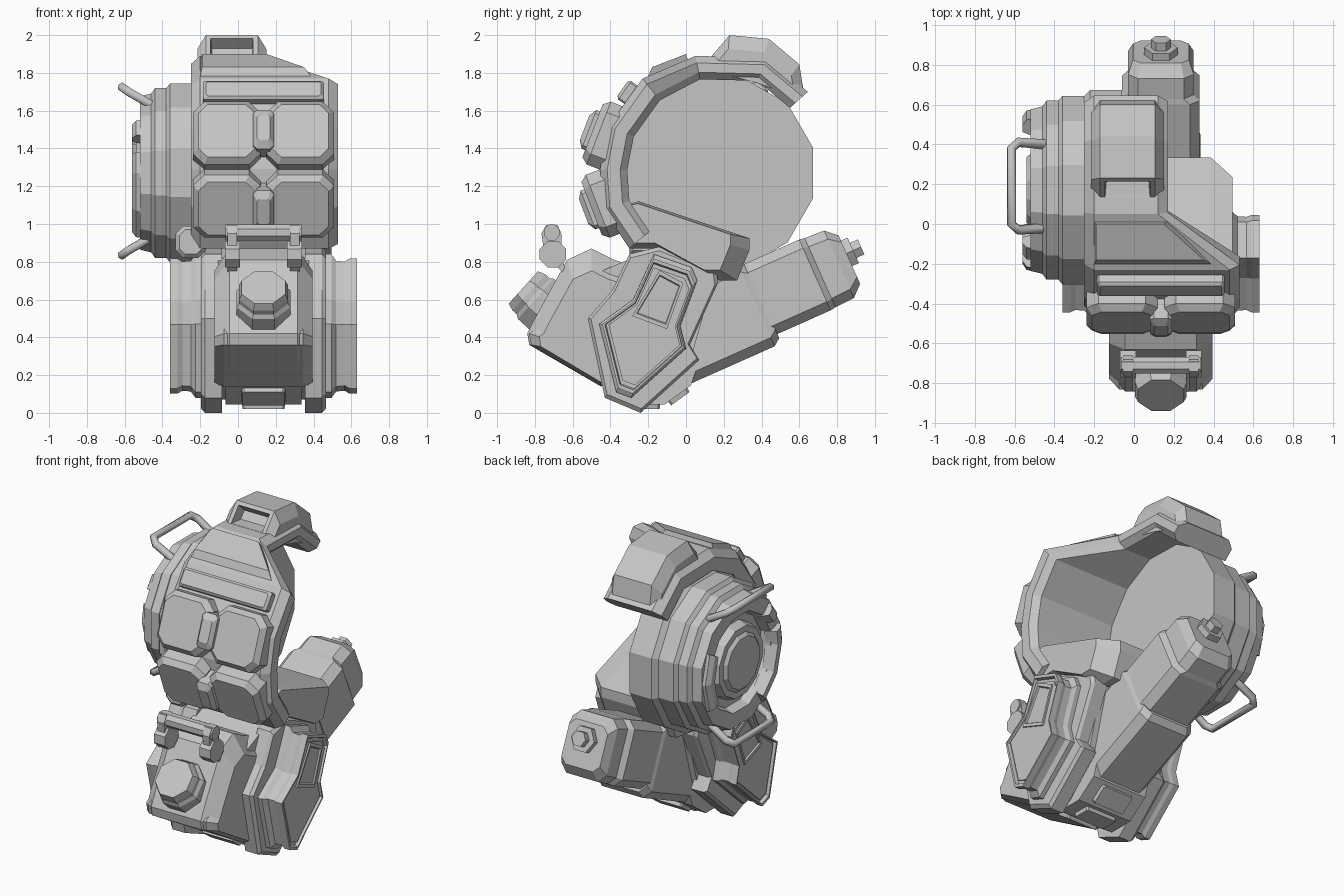
import bpy, bmesh, math
from mathutils import Vector

cube = bpy.data.objects.get("Cube")
if cube:
    bpy.data.objects.remove(cube)

grey = bpy.data.materials.new("plain_grey")
grey.use_nodes = True
GREY = (0.56, 0.56, 0.56, 1)
grey.diffuse_color = GREY
grey.node_tree.nodes["Principled BSDF"].inputs["Base Color"].default_value = GREY

CX = 0.135              # mid plane of the lower body
CY, CZ = 0.17, 1.27     # drum axis
SIDES = {"left": 1, "right": -1}


def loft(name, rings, closed=False):
    """Skin a list of equal-length point loops, capped unless closed."""
    bm = bmesh.new()
    vs = [[bm.verts.new(p) for p in ring] for ring in rings]
    n = len(vs[0])
    for i in range(len(vs) if closed else len(vs) - 1):
        a, b = vs[i], vs[(i + 1) % len(vs)]
        for j in range(n):
            k = (j + 1) % n
            bm.faces.new((a[j], a[k], b[k], b[j]))
    if not closed:
        bm.faces.new(vs[0])
        bm.faces.new(vs[-1])
    bmesh.ops.recalc_face_normals(bm, faces=bm.faces)
    me = bpy.data.meshes.new(name)
    bm.to_mesh(me)
    bm.free()
    me.materials.append(grey)
    ob = bpy.data.objects.new(name, me)
    bpy.context.collection.objects.link(ob)
    return ob


def prism(name, pts, centre, stations):
    """Side profile (y, z) skinned across x; stations are (x, scale)."""
    cy, cz = centre
    return loft(name, [[(x, cy + (y - cy) * s, cz + (z - cz) * s) for y, z in pts]
                       for x, s in stations])


def sweep(name, pts, centre, section, closed=False):
    """Carry an (x, scale) section round a side path; section(i) gives it."""
    cy, cz = centre
    return loft(name, [[(x, cy + (y - cy) * s, cz + (z - cz) * s) for x, s in section(i)]
                       for i, (y, z) in enumerate(pts)], closed)


def turn(name, origin, axis, profile, n=8):
    """Faceted turned part; profile is (distance, radius)."""
    q = Vector(axis).to_track_quat('Z', 'X')
    return loft(name, [[Vector(origin) + q @ Vector((r * math.cos(a), r * math.sin(a), d))
                        for a in [(j + 0.5) * math.tau / n for j in range(n)]]
                       for d, r in profile])


def slab(name, origin, tilt, layers):
    """Cut-corner block facing front, tilted up; layers are (depth, half_w, half_h, cut)."""
    t = math.radians(tilt)
    out, up = Vector((0, -math.cos(t), math.sin(t))), Vector((0, math.sin(t), math.cos(t)))
    rings = []
    for d, w, h, c in layers:
        corner = [(w, h - c), (w - c, h), (c - w, h), (-w, h - c),
                  (-w, c - h), (c - w, -h), (w - c, -h), (w, c - h)]
        rings.append([Vector(origin) + Vector((u, 0, 0)) + up * v + out * d for u, v in corner])
    return loft(name, rings)


def recess(ob, direction, border, depth):
    """Sink an inset panel into the face that best faces a direction."""
    bm = bmesh.new()
    bm.from_mesh(ob.data)
    bm.normal_update()
    face = max(bm.faces, key=lambda f: f.normal.dot(Vector(direction).normalized()))
    bmesh.ops.inset_region(bm, faces=[face], thickness=border, depth=0)
    bmesh.ops.inset_region(bm, faces=[face], thickness=border * 0.3, depth=-depth)
    bm.to_mesh(ob.data)
    bm.free()


# drum with stepped flank and hub
turn("drum", (0, CY, CZ), (-1, 0, 0),
     [(0.06, 0.52), (0.22, 0.52), (0.25, 0.49), (0.36, 0.49), (0.38, 0.465), (0.44, 0.465),
      (0.46, 0.435), (0.52, 0.42), (0.52, 0.32), (0.46, 0.3), (0.46, 0.25), (0.52, 0.23),
      (0.52, 0.19), (0.54, 0.17)], 12)

# broken guard ring round the hub
for name, angles in (("front_guard", (164, 180, 210, 238)), ("front_guard_lug", (136, 150)),
                     ("back_guard", (-28, 0, 28))):
    path = [(CY + math.cos(math.radians(a)), CZ + math.sin(math.radians(a))) for a in angles]
    sweep(name, path, (CY, CZ),
          lambda i: [(-0.49, 0.41), (-0.54, 0.4), (-0.56, 0.37), (-0.56, 0.33), (-0.49, 0.3)])

# grab handles above and below the hub
for name, s in (("upper_handle", 1), ("lower_handle", -1)):
    cu = bpy.data.curves.new(name, 'CURVE')
    cu.dimensions = '3D'
    cu.bevel_depth, cu.bevel_resolution, cu.use_fill_caps = 0.025, 1, True
    path = [(-0.44, -0.2, 0.34), (-0.58, -0.21, 0.42), (-0.615, -0.18, 0.445),
            (-0.615, 0.2, 0.445), (-0.58, 0.23, 0.42), (-0.44, 0.22, 0.34)]
    sp = cu.splines.new('POLY')
    sp.points.add(len(path) - 1)
    for p, (x, y, z) in zip(sp.points, path):
        p.co = (x, CY + 0.01 + y, CZ + 0.01 + s * z, 1)
    cu.materials.append(grey)
    bpy.context.collection.objects.link(bpy.data.objects.new(name, cu))

# armour shell, wide in front and narrow over the top
SHELL = [(-0.3, 0.87), (-0.44, 1.08), (-0.455, 1.29), (-0.41, 1.52), (-0.23, 1.77),
         (0.05, 1.89), (0.43, 1.88), (0.645, 1.7)]


def shell_section(i):
    xr, inner = (0.53, 0.77) if i < 5 else (0.17, 0.8)
    return [(-0.25, inner), (-0.25, 0.93), (-0.2, 1), (xr - 0.05, 1), (xr, 0.94),
            (xr, inner + 0.06), (xr - 0.04, inner)]


sweep("shell", SHELL, (CY, CZ), shell_section)

# hood with scoop on top
hood = prism("hood", [(0.12, 1.87), (0.23, 2.0), (0.44, 1.98), (0.6, 1.845), (0.62, 1.72), (0.4, 1.8)],
             (CY, CZ), [(-0.215, 0.9), (-0.17, 1), (0.105, 1), (0.15, 0.9)])
recess(hood, (0, -0.14, 0.11), 0.035, 0.07)

# raised brow panel and strip below it
loft("brow_panel", [[(-0.21, 0.02, 1.84), (0.18, 0.02, 1.84), (0.42, -0.22, 1.74), (-0.21, -0.22, 1.74)],
                    [(-0.19, 0.0, 1.9), (0.15, 0.0, 1.9), (0.35, -0.18, 1.83), (-0.19, -0.18, 1.83)]])
slab("brow_strip", (CX, -0.3, 1.69), 35,
     [(-0.03, 0.32, 0.06, 0.01), (0.03, 0.32, 0.06, 0.01), (0.045, 0.305, 0.045, 0.01)])

# chest pads and buckles
for row, y, z, tilt in (("upper", -0.42, 1.465, 21), ("lower", -0.425, 1.11, -21)):
    for side, s in SIDES.items():
        slab(f"{row}_{side}_pad", (CX + s * 0.195, y, z), tilt,
             [(-0.04, 0.178, 0.178, 0.06), (0.045, 0.178, 0.178, 0.06), (0.08, 0.15, 0.15, 0.05)])
    slab(f"{row}_buckle", (CX, y, z), tilt,
         [(-0.02, 0.055, 0.11, 0.02), (0.1, 0.055, 0.11, 0.02), (0.125, 0.035, 0.07, 0.01)])

# saddle under the drum
prism("saddle", [(-0.29, 1.11), (-0.25, 1.12), (0.335, 0.925), (0.335, 0.86), (0.27, 0.7), (0.17, 0.7),
                 (-0.14, 0.87), (-0.3, 0.87)], (-0.29, 1.05),
      [(CX - 0.36, 0.84), (CX - 0.25, 1), (CX + 0.25, 1), (CX + 0.36, 0.84)])
slab("drum_bracket", (-0.25, -0.2, 0.905), 0,
     [(-0.12, 0.08, 0.085, 0.04), (0.08, 0.08, 0.085, 0.04), (0.1, 0.06, 0.065, 0.03)])

# lower core and side plates
turn("core", (CX - 0.2, -0.2, 0.31), (1, 0, 0), [(0, 0.28), (0.4, 0.28)], 10)
prism("core_block", [(-0.45, 0.75), (-0.1, 0.9), (0.16, 0.76), (0.03, 0.3), (-0.2, 0.07), (-0.45, 0.15)],
      (-0.18, 0.45), [(CX - 0.24, 1), (CX + 0.24, 1)])
for k, a in enumerate((-126, -90, -54)):
    t = math.radians(a)
    slab(f"keel_block_{k}", (CX, -0.2 + 0.25 * math.cos(t), 0.31 + 0.25 * math.sin(t)), 180 - a,
         [(-0.05, 0.13, 0.07, 0.01), (0.04, 0.11, 0.06, 0.01)])

SIDE_PLATE = [(-0.3, 0.84), (-0.14, 0.88), (0.16, 0.76), (0.17, 0.69), (0.02, 0.36), (0.07, 0.28),
              (-0.24, 0.0), (-0.43, 0.08), (-0.52, 0.5), (-0.39, 0.65)]
CHEEK = [(-0.17, 0.84), (0.03, 0.77), (0.06, 0.7), (-0.03, 0.46), (0.0, 0.34), (-0.29, 0.08),
         (-0.37, 0.11), (-0.46, 0.47), (-0.28, 0.6)]
WINDOW = [(-0.14, 0.76), (-0.01, 0.69), (-0.1, 0.44), (-0.29, 0.51)]
MID = (-0.18, 0.45)
for side, s in SIDES.items():
    def at(d):
        return CX + s * d
    prism(f"{side}_side_plate", SIDE_PLATE, MID, [(at(0.22), 1), (at(0.31), 1), (at(0.33), 0.95)])
    prism(f"{side}_cheek", CHEEK, MID,
          [(at(0.3), 1), (at(0.36), 1), (at(0.385), 0.91), (at(0.43), 0.9), (at(0.455), 0.94),
           (at(0.475), 0.94)])
    rim = [(at(0.465), 0.94), (at(0.495), 0.94), (at(0.495), 0.89), (at(0.465), 0.86)]
    sweep(f"{side}_cheek_rim", CHEEK, MID, lambda i: rim, True)
    prism(f"{side}_cheek_panel", CHEEK, MID, [(at(0.465), 0.82), (at(0.485), 0.82)])
    frame = [(at(0.47), 0.97), (at(0.495), 0.97), (at(0.495), 0.82), (at(0.475), 0.74)]
    sweep(f"{side}_window_frame", WINDOW, (-0.135, 0.6), lambda i: frame, True)

# snout
prism("snout", [(-0.5, 0.87), (-0.63, 0.81), (-0.8, 0.5), (-0.84, 0.42), (-0.83, 0.36), (-0.45, 0.14),
                (-0.2, 0.25), (-0.2, 0.75), (-0.38, 0.81)], (-0.5, 0.38),
      [(CX - 0.26, 0.76), (CX - 0.18, 1), (CX + 0.18, 1), (CX + 0.26, 0.76)])
prism("snout_chin", [(-0.72, 0.5), (-0.83, 0.42), (-0.82, 0.36), (-0.45, 0.14), (-0.3, 0.4)],
      (-0.45, 0.3), [(CX - 0.26, 0.86), (CX - 0.21, 1), (CX + 0.21, 1), (CX + 0.26, 0.86)])
turn("snout_plug", (CX, -0.735, 0.55), (0, -0.74, 0.67),
     [(-0.03, 0.155), (0.08, 0.155), (0.1, 0.14), (0.13, 0.14), (0.17, 0.125)])

# clevis on the snout
for side, s in SIDES.items():
    x = CX + s * 0.165
    turn(f"{side}_clevis_boss", (x - 0.04, -0.705, 0.84), (1, 0, 0), [(0, 0.075), (0.08, 0.075)])
    prism(f"{side}_clevis_arm", [(-0.75, 0.84), (-0.765, 0.95), (-0.74, 0.995), (-0.68, 0.995), (-0.66, 0.95),
                                 (-0.66, 0.84), (-0.63, 0.72)],
          (-0.71, 0.9), [(x - 0.025, 1), (x + 0.025, 1)])
turn("clevis_bar", (CX - 0.2, -0.71, 0.955), (1, 0, 0), [(0, 0.045), (0.4, 0.045)])

# rear arm and bolt
slab("rear_arm_base", (CX, 0.39, 0.58), 156,
     [(-0.6, 0.2, 0.24, 0.05), (-0.02, 0.2, 0.24, 0.05), (0.02, 0.185, 0.21, 0.05)])
slab("rear_arm", (CX, 0.39, 0.6), 156,
     [(0, 0.195, 0.205, 0.05), (0.32, 0.195, 0.205, 0.05), (0.35, 0.165, 0.2, 0.05),
      (0.46, 0.165, 0.195, 0.05), (0.52, 0.14, 0.14, 0.04)])
turn("rear_bolt", (CX, 0.84, 0.84), (0, 0.913, 0.407),
     [(-0.03, 0.085), (0.05, 0.085), (0.05, 0.05), (0.095, 0.05)], 6)
